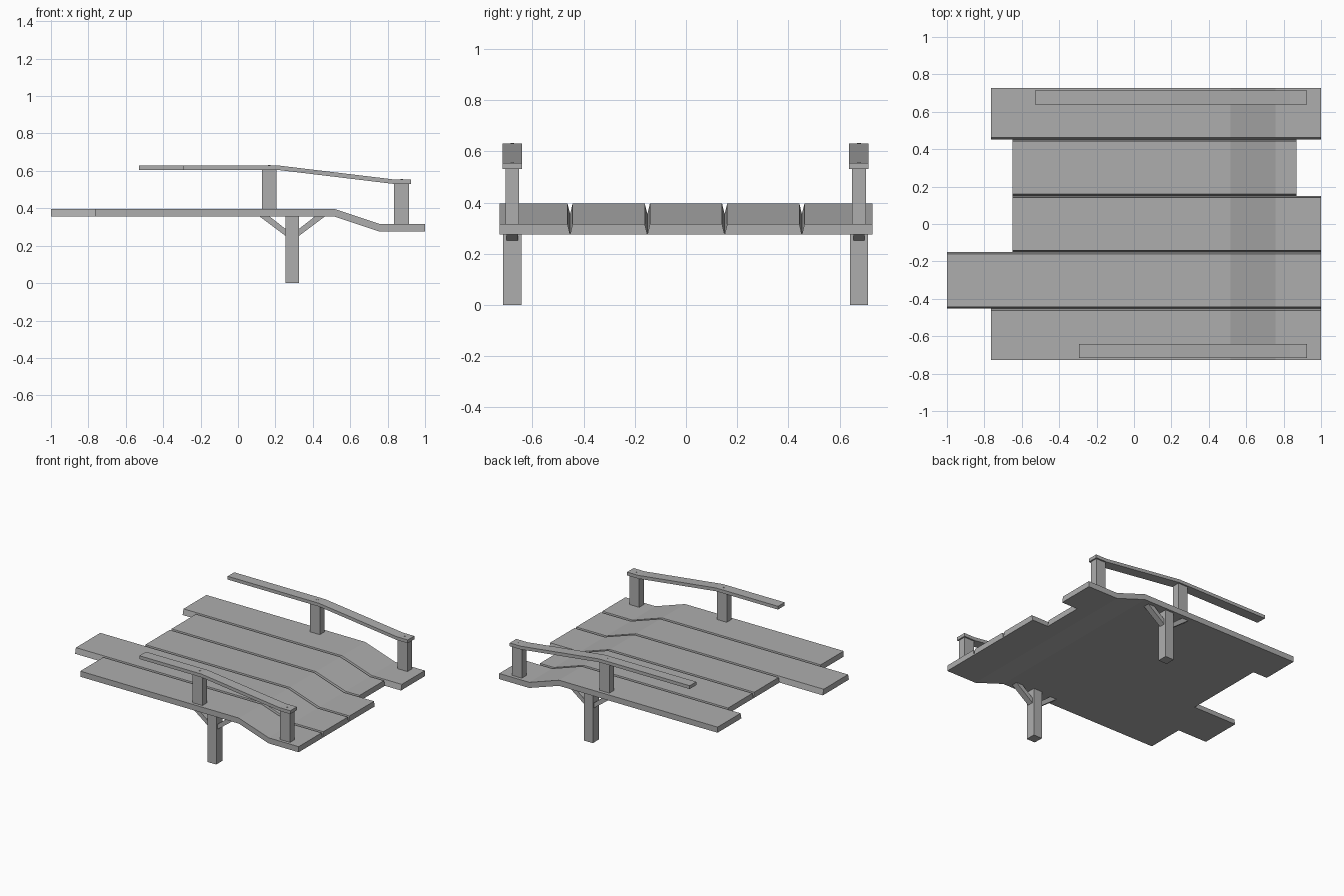
import bpy
import bmesh

cube = bpy.data.objects.get("Cube")
if cube:
    bpy.data.objects.remove(cube, do_unlink=True)

grey = bpy.data.materials.new("weathered_grey")
grey.use_nodes = True
grey.diffuse_color = (0.42, 0.42, 0.42, 1)
grey.node_tree.nodes["Principled BSDF"].inputs["Base Color"].default_value = grey.diffuse_color


def finish(name, bm):
    bmesh.ops.recalc_face_normals(bm, faces=bm.faces)
    mesh = bpy.data.meshes.new(name)
    bm.to_mesh(mesh)
    bm.free()
    mesh.materials.append(grey)
    obj = bpy.data.objects.new(name, mesh)
    bpy.context.collection.objects.link(obj)
    return obj


def board(name, path, thick, y0, y1, inset0=0.0, inset1=0.0):
    """Sweep a bent board along an x-z path; insets narrow its top."""
    bm = bmesh.new()
    rings = []
    for x, z in path:
        ring = [(x, y0, z - thick), (x, y1, z - thick),
                (x, y1 - inset1, z), (x, y0 + inset0, z)]
        rings.append([bm.verts.new(p) for p in ring])
    for a, b in zip(rings, rings[1:]):
        for i in range(4):
            j = (i + 1) % 4
            bm.faces.new((a[i], a[j], b[j], b[i]))
    bm.faces.new(rings[0])
    bm.faces.new(rings[-1])
    return finish(name, bm)


def prism(name, outline, yc, half):
    """Extrude an x-z outline across y."""
    bm = bmesh.new()
    face = bm.faces.new([bm.verts.new((x, yc - half, z)) for x, z in outline])
    ext = bmesh.ops.extrude_face_region(bm, geom=[face])["geom"]
    verts = [v for v in ext if isinstance(v, bmesh.types.BMVert)]
    bmesh.ops.translate(bm, verts=verts, vec=(0, 2 * half, 0))
    return finish(name, bm)


def post(name, x0, x1, z0, z1, yc, half):
    return prism(name, [(x0, z0), (x1, z0), (x1, z1), (x0, z1)], yc, half)


# Deck planks, front to back: y range and x range, with V grooves between
edges = [-0.728, -0.453, -0.151, 0.151, 0.453, 0.728]
spans = [(-0.765, 1.0), (-1.0, 1.0), (-0.65, 1.0), (-0.65, 0.87), (-0.765, 1.0)]
for i, (x0, x1) in enumerate(spans):
    path = [(x0, 0.396), (0.517, 0.396), (0.757, 0.316), (x1, 0.316)]
    board(f"deck_plank_{i + 1}", path, 0.041, edges[i], edges[i + 1],
          0.01 if i > 0 else 0, 0.01 if i < 4 else 0)

# Handrails, posts, legs and braces on both sides
LEG_X = 0.29
for side, yc, rail_start in (("front", -0.679, -0.295), ("back", 0.676, -0.53)):
    board(f"{side}_handrail",
          [(rail_start, 0.63), (0.205, 0.63), (0.835, 0.554), (0.925, 0.554)],
          0.024, yc - 0.038, yc + 0.038)
    post(f"{side}_upper_post", 0.127, 0.207, 0.38, 0.61, yc, 0.027)
    post(f"{side}_lower_post", 0.835, 0.915, 0.30, 0.535, yc, 0.027)
    post(f"{side}_leg", LEG_X - 0.035, LEG_X + 0.035, 0, 0.36, yc, 0.036)
    for label, s in (("right", -1), ("left", 1)):
        outline = [(0.03, 0.248), (0.175, 0.357), (0.122, 0.357), (0.03, 0.285)]
        prism(f"{side}_{label}_brace", [(LEG_X + s * x, z) for x, z in outline],
              yc, 0.022)
    # Nail heads above the posts
    for label, x, z in (("upper", 0.167, 0.63), ("lower", 0.875, 0.554)):
        bm = bmesh.new()
        bmesh.ops.create_cone(bm, cap_ends=True, segments=6, radius1=0.007,
                              radius2=0.007, depth=0.004)
        bmesh.ops.translate(bm, verts=bm.verts, vec=(x, yc, z))
        finish(f"{side}_{label}_nail", bm)
